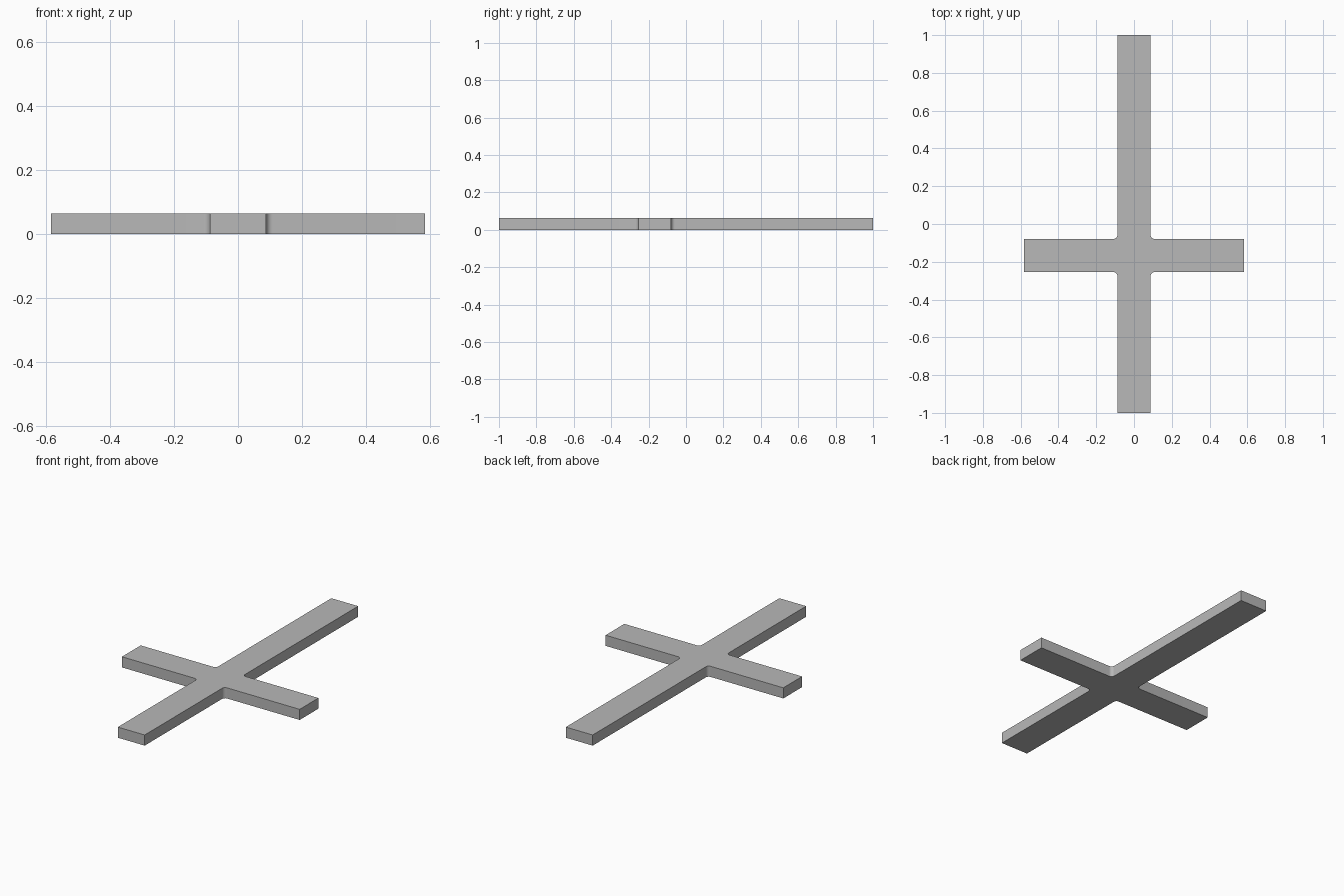
import bpy
import bmesh
from math import cos, sin, pi, radians
from mathutils import Vector

cube = bpy.data.objects.get("Cube")
if cube:
    bpy.data.objects.remove(cube, do_unlink=True)

HALF_W = 0.088      # half width of every arm
HEIGHT = 0.063
FILLET = 0.02       # radius of the rounded inner corners
SEGMENTS = 8
CENTRE = Vector((0, -0.167))
# arm reach from the crossing: right, back, left, front
REACH = [0.583, 1.167, 0.583, 0.833]

grey = bpy.data.materials.new("plain grey")
grey.use_nodes = True
colour = (0.48, 0.48, 0.48, 1)
grey.diffuse_color = colour
grey.node_tree.nodes["Principled BSDF"].inputs["Base Color"].default_value = colour


def cross_outline():
    """Counter-clockwise outline: each arm end, then the fillet to the next arm."""
    points = []
    for arm, reach in enumerate(REACH):
        out = Vector((cos(arm * pi / 2), sin(arm * pi / 2)))
        side = Vector((-out.y, out.x))
        points.append(CENTRE + out * reach - side * HALF_W)
        points.append(CENTRE + out * reach + side * HALF_W)
        hub = CENTRE + (out + side) * (HALF_W + FILLET)
        for i in range(SEGMENTS + 1):
            a = i / SEGMENTS * pi / 2
            points.append(hub - (side * cos(a) + out * sin(a)) * FILLET)
    return points


# Flat cross, raised to full thickness
bm = bmesh.new()
base = bm.faces.new([bm.verts.new((p.x, p.y, 0)) for p in cross_outline()])
raised = bmesh.ops.extrude_face_region(bm, geom=[base], use_keep_orig=True)
top_verts = [g for g in raised["geom"] if isinstance(g, bmesh.types.BMVert)]
bmesh.ops.translate(bm, verts=top_verts, vec=(0, 0, HEIGHT))
bmesh.ops.recalc_face_normals(bm, faces=bm.faces)

mesh = bpy.data.meshes.new("cross_bar")
bm.to_mesh(mesh)
bm.free()
mesh.materials.append(grey)
cross = bpy.data.objects.new("cross_bar", mesh)
bpy.context.collection.objects.link(cross)

# Smooth fillets, sharp outer edges
bpy.ops.object.select_all(action="DESELECT")
cross.select_set(True)
bpy.context.view_layer.objects.active = cross
bpy.ops.object.shade_smooth_by_angle(angle=radians(30))
